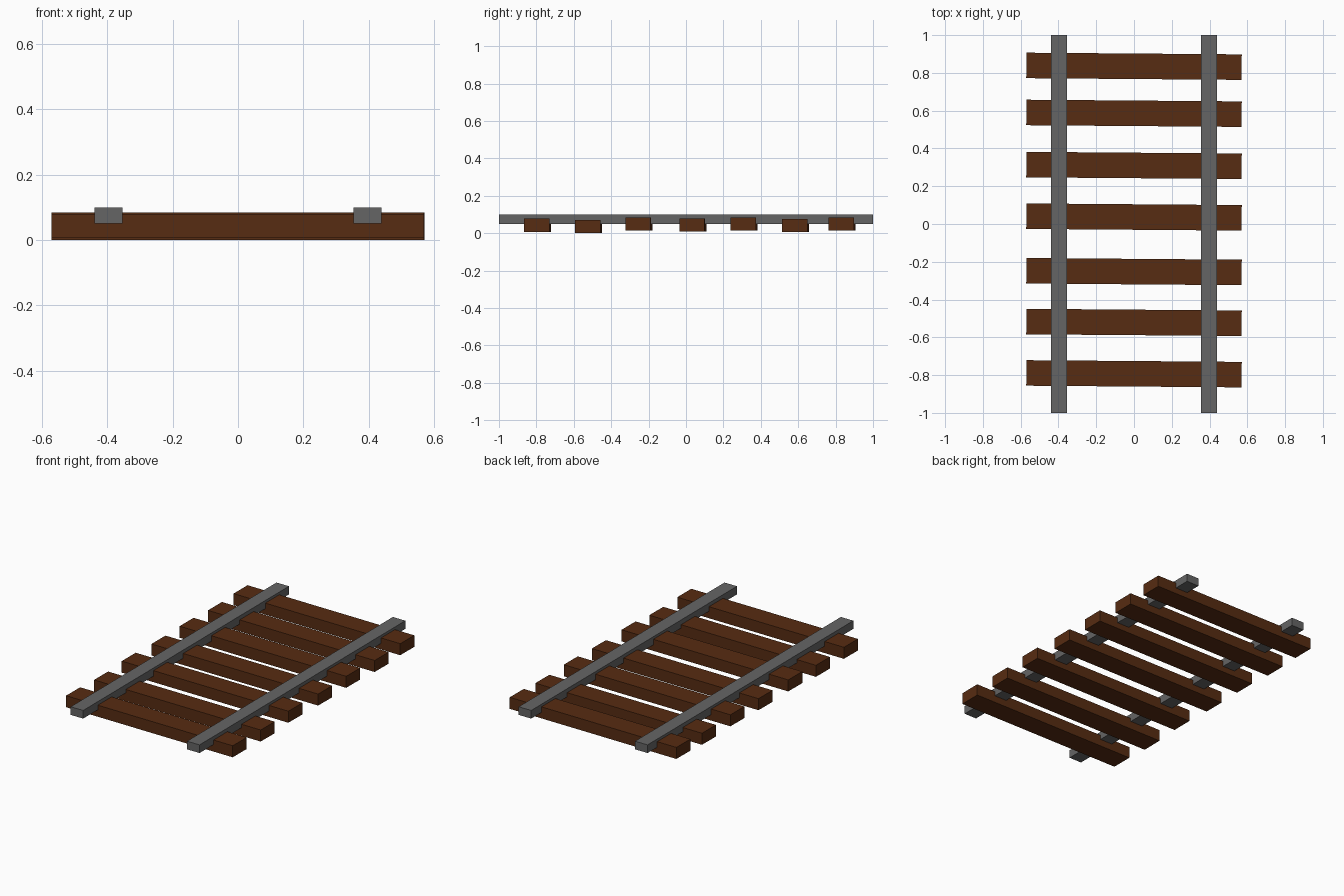
import bpy
from math import radians

if "Cube" in bpy.data.objects:
    bpy.data.objects.remove(bpy.data.objects["Cube"])


def material(name, rgb):
    mat = bpy.data.materials.new(name)
    mat.diffuse_color = (*rgb, 1)
    mat.use_nodes = True
    mat.node_tree.nodes["Principled BSDF"].inputs["Base Color"].default_value = mat.diffuse_color
    return mat


def box(name, center, size, mat, turn=0.0):
    bpy.ops.mesh.primitive_cube_add(size=1, location=center, rotation=(0, 0, turn))
    obj = bpy.context.object
    obj.name = name
    obj.scale = size
    obj.data.materials.append(mat)
    return obj


wood = material("wood", (0.095, 0.025, 0.006))
steel = material("steel", (0.13, 0.13, 0.13))

# Two straight rails
for side, label in ((-1, "left"), (1, "right")):
    box(f"{label}_rail", (side * 0.396, 0, 0.075), (0.085, 2.0, 0.05), steel)

# Slightly uneven wooden sleepers: (y centre, underside height)
sleepers = [(-0.793, 0.007), (-0.521, 0.0), (-0.252, 0.013), (0.037, 0.008),
            (0.310, 0.013), (0.586, 0.005), (0.835, 0.013)]
height = 0.071
for i, (y, z) in enumerate(sleepers):
    box(f"sleeper_{i + 1}", (0, y, z + height / 2), (1.14, 0.135, height),
        wood, radians(-0.45))
